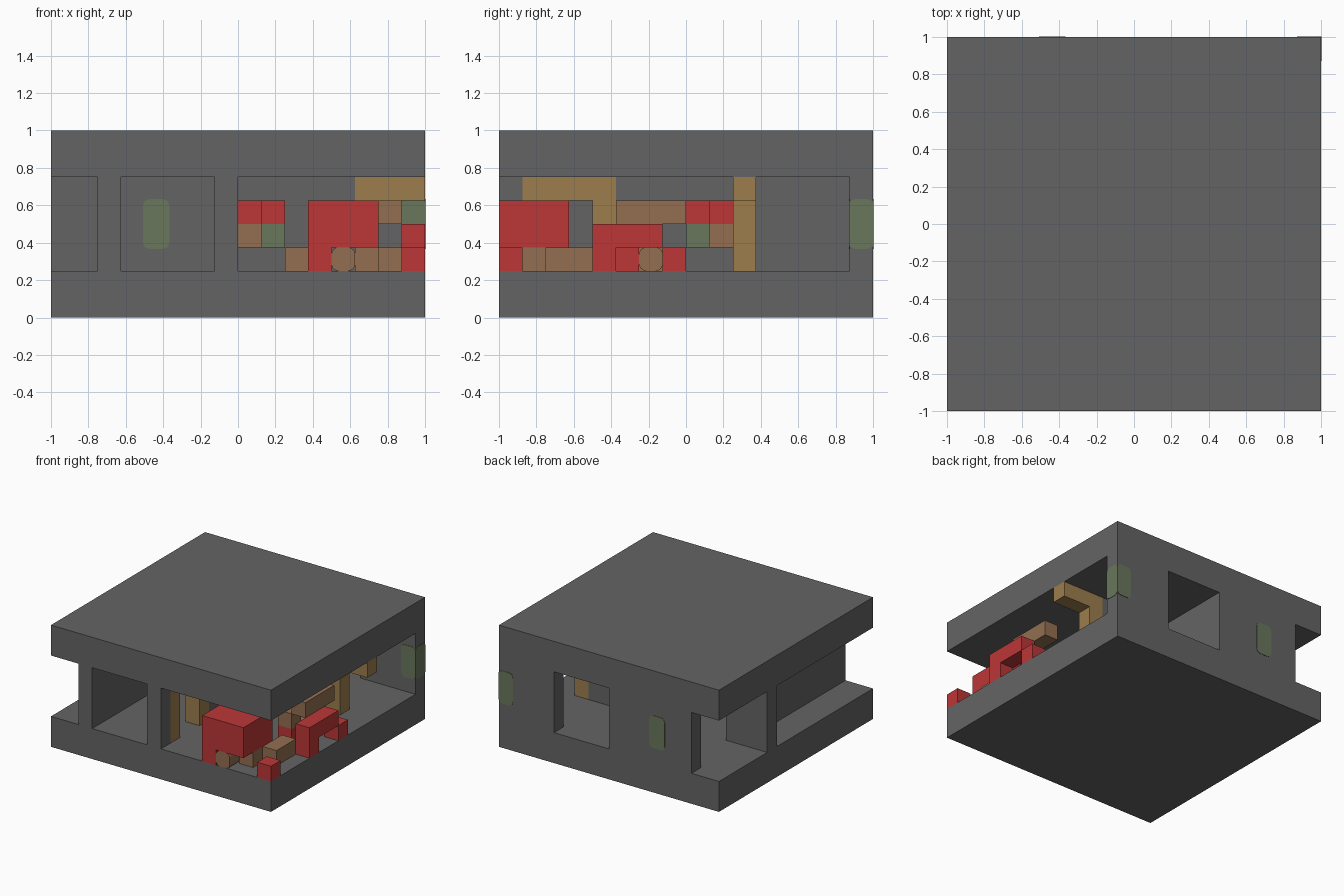
import bpy, bmesh

if "Cube" in bpy.data.objects:
    bpy.data.objects.remove(bpy.data.objects["Cube"], do_unlink=True)

CELL = 1 / 8  # everything sits on a grid of eighths


def material(name, hex_colour):
    channels = [int(hex_colour[i:i + 2], 16) / 255 for i in (0, 2, 4)]
    colour = [c / 12.92 if c < 0.04 else ((c + 0.055) / 1.055) ** 2.4 for c in channels] + [1]
    mat = bpy.data.materials.new(name)
    mat.use_nodes = True
    mat.diffuse_color = colour
    mat.node_tree.nodes["Principled BSDF"].inputs["Base Color"].default_value = colour
    return mat


GREY = material("concrete_grey", "646464")
RED = material("brick_red", "BC3737")
TAN = material("door_tan", "9C7D4D")
BROWN = material("wood_brown", "936F51")
GREEN = material("moss_green", "6A775C")


def block(name, mat, xs, ys, zs, grow=(0, 0, 0), round_axis=None):
    """Box between grid lines, optionally grown and rounded along one axis."""
    bm = bmesh.new()
    bmesh.ops.create_cube(bm, size=1)
    for v in bm.verts:
        for i, (low, high) in enumerate((xs, ys, zs)):
            v.co[i] = (low + high) / 2 * CELL + v.co[i] * ((high - low) * CELL + 2 * grow[i])
    if round_axis is not None:
        edges = [e for e in bm.edges
                 if abs((e.verts[0].co - e.verts[1].co).normalized()[round_axis]) > 0.9]
        bmesh.ops.bevel(bm, geom=edges, offset=0.035, segments=4, profile=0.5, affect='EDGES')
    mesh = bpy.data.meshes.new(name)
    bm.to_mesh(mesh)
    bm.free()
    mesh.materials.append(mat)
    obj = bpy.data.objects.new(name, mesh)
    bpy.context.collection.objects.link(obj)
    return obj


STOREY = (2, 6)

# Floor and roof slabs
block("floor_slab", GREY, (-8, 8), (-8, 8), (0, 2))
block("roof_slab", GREY, (-8, 8), (-8, 8), (6, 8))

# Back wall on both sides of its window
block("back_wall_right", GREY, (-6, 0), (7, 8), STOREY)
block("back_wall_left", GREY, (4, 8), (7, 8), STOREY)

# Side and inner walls
block("side_wall", GREY, (-6, -5), (-8, 3), STOREY)
block("side_wall_return", GREY, (-8, -6), (2, 3), STOREY)
block("front_pillar", GREY, (-1, 0), (-8, -7), STOREY)
block("middle_wall", GREY, (-1, 0), (-3, 7), STOREY)
block("cross_wall", GREY, (0, 5), (2, 3), STOREY)

# Door frames
block("side_door_front_post", TAN, (-1, 0), (-7, -6), (2, 5))
block("side_door_back_post", TAN, (-1, 0), (-4, -3), (2, 5))
block("side_door_lintel", TAN, (-1, 0), (-7, -3), (5, 6))
block("rear_door_post", TAN, (5, 6), (2, 3), (2, 5))
block("rear_door_lintel", TAN, (5, 8), (2, 3), (5, 6))

# Rounded inlays through the back wall
block("wall_inlay", GREEN, (-4, -3), (7, 8), (3, 5), (0.008, 0.003, 0.008), 1)
block("corner_inlay", GREEN, (7, 8), (7, 8), (3, 5), (0.003, 0.003, 0.008), 1)
block("corner_inlay_side", GREEN, (7, 8), (7, 8), (3, 5), (0.003, 0.003, 0.008), 0)

# Large front seat and its supports
block("large_red_block", RED, (3, 6), (-8, -5), (3, 5))
block("large_block_leg", RED, (3, 4), (-8, -7), (2, 3))
block("rounded_support", BROWN, (4, 5), (-8, -7), (2, 3), (0, 0, 0), 1)
block("square_support", BROWN, (5, 6), (-7, -6), (2, 3))
block("low_beam", BROWN, (6, 7), (-6, -4), (2, 3))
block("corner_red_cube", RED, (7, 8), (-8, -7), (2, 3))

# Bench along the open side
block("bench_top", RED, (7, 8), (-4, -1), (3, 4))
block("bench_leg", RED, (7, 8), (-4, -3), (2, 3))
block("bench_end_cube", RED, (7, 8), (-1, 0), (2, 3))
block("bench_back_rail", BROWN, (6, 7), (-3, 0), (4, 5))
block("stack_base", RED, (5, 6), (-3, -2), (2, 3))
block("stack_top", BROWN, (5, 6), (-3, -2), (3, 4))
block("rounded_stool", BROWN, (5, 6), (-2, -1), (2, 3), (0, 0, 0), 0)
block("low_cube", BROWN, (2, 3), (-2, -1), (2, 3))

# Wall-mounted corner shelf blocks
block("shelf_outer_top", RED, (1, 2), (0, 1), (4, 5))
block("shelf_outer_base", GREEN, (1, 2), (0, 1), (3, 4))
block("shelf_inner_top", RED, (0, 1), (1, 2), (4, 5))
block("shelf_inner_base", BROWN, (0, 1), (1, 2), (3, 4))
